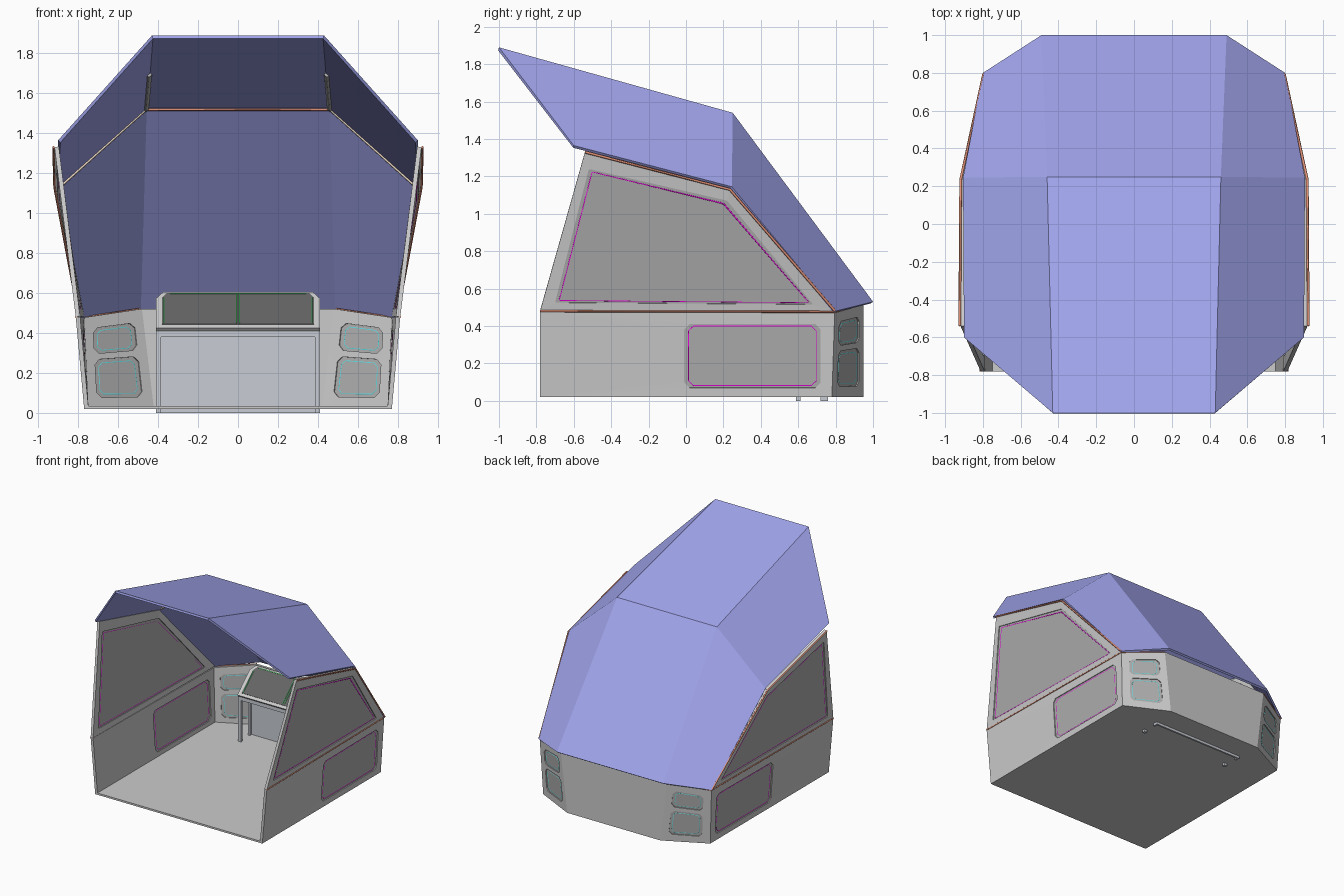
import bpy, bmesh
from mathutils import Vector as V

if "Cube" in bpy.data.objects:
    bpy.data.objects.remove(bpy.data.objects["Cube"])


def mat(name, rgb):
    m = bpy.data.materials.new(name)
    m.diffuse_color = (*rgb, 1)
    m.use_nodes = True
    m.node_tree.nodes["Principled BSDF"].inputs["Base Color"].default_value = m.diffuse_color
    return m


BLUE = mat("canopy_blue", (0.36, 0.38, 0.85))
GLASS = mat("dark_grey", (0.42, 0.42, 0.42))
BLACK = mat("screen_black", (0.13, 0.13, 0.13))
STEEL = mat("steel", (0.58, 0.61, 0.66))
ORANGE = mat("orange", (0.75, 0.28, 0.18))
TAN = mat("tan", (0.85, 0.7, 0.55))
PINK = mat("magenta", (0.8, 0.0, 0.7))
CYAN = mat("cyan", (0.1, 0.75, 0.8))
GREEN = mat("green", (0.1, 0.85, 0.2))


def slab(name, faces, out, thick, material=None, mirror=False):
    """Sheet of faces facing 'out', thickened inwards."""
    bm = bmesh.new()
    for f in faces:
        bm.faces.new([bm.verts.new(p) for p in f])
    bmesh.ops.remove_doubles(bm, verts=bm.verts, dist=0.0005)
    bmesh.ops.recalc_face_normals(bm, faces=bm.faces)
    bm.normal_update()
    bm.faces.ensure_lookup_table()
    if bm.faces[0].normal.dot(V(out)) < 0:
        bmesh.ops.reverse_faces(bm, faces=bm.faces)
    me = bpy.data.meshes.new(name)
    bm.to_mesh(me)
    bm.free()
    ob = bpy.data.objects.new(name, me)
    bpy.context.collection.objects.link(ob)
    if material:
        me.materials.append(material)
    mod = ob.modifiers.new("thickness", "SOLIDIFY")
    mod.thickness, mod.offset, mod.use_even_offset = thick, -1, True
    if mirror:
        ob.modifiers.new("mirror", "MIRROR").use_mirror_merge = False
    return ob


def line(name, pts, material, r=0.005, closed=False, mirror=True):
    """Thin square-section trim along a path."""
    cu = bpy.data.curves.new(name, "CURVE")
    cu.dimensions, cu.bevel_depth, cu.bevel_resolution = "3D", r, 0
    cu.use_fill_caps = True
    for s in ((1, -1) if mirror else (1,)):
        sp = cu.splines.new("POLY")
        sp.points.add(len(pts) - 1)
        sp.use_cyclic_u = closed
        for q, p in zip(sp.points, pts):
            q.co = (s * p[0], p[1], p[2], 1)
    cu.materials.append(material)
    bpy.context.collection.objects.link(bpy.data.objects.new(name, cu))


def box(name, lo, hi, material=None, mirror=False):
    (x0, y0, z0), (x1, y1, z1) = lo, hi
    top = [(x0, y0, z1), (x1, y0, z1), (x1, y1, z1), (x0, y1, z1)]
    return slab(name, [top], (0, 0, 1), z1 - z0, material, mirror)


def chamfer(pts, c):
    res = []
    for i, p in enumerate(pts):
        for q in (pts[i - 1], pts[(i + 1) % len(pts)]):
            res.append(p + (q - p).normalized() * c)
    return res


def window_panel(name, outer, corners, c, out, trim):
    """Wall panel with a chamfered opening, a recessed pane and a trim line."""
    out, n = V(out).normalized(), len(outer)
    hole = chamfer(corners, c)
    faces = []
    for i in range(n):
        faces.append([outer[i], hole[2 * i], hole[2 * i + 1]])
        faces.append([outer[i], outer[(i + 1) % n], hole[(2 * i + 2) % (2 * n)], hole[2 * i + 1]])
    slab(name, faces, out, 0.022, None, True)
    slab(name + "_pane", [[p - out * 0.007 for p in hole]], out, 0.008, GLASS, True)
    mid = sum(corners, V()) / n
    loop = [p + (mid - p).normalized() * 0.025 - out * 0.011 for p in hole]
    line(name + "_trim", loop, trim, 0.006, True)


# Side walls, leaning outwards
def wall(y, z):
    base = 0.802 - 0.013 * y
    if z <= 0.48:
        x = 0.77 + (base - 0.77) * (z - 0.02) / 0.46
    else:
        x = base + (z - 0.48) * (0.162 + 0.061 * y)
    return V((x, y, z))


def on_wall(pts):
    return [wall(*p) for p in pts]


window_panel("side_upper_wall", on_wall([(-.78, .48), (.795, .48), (.235, 1.13), (-.54, 1.33)]),
             on_wall([(-.70, .525), (.68, .515), (.22, 1.07), (-.52, 1.24)]), 0.006, (1, 0, -.1), PINK)
window_panel("side_lower_wall", on_wall([(-.78, .02), (.78, .02), (.795, .475), (-.78, .48)]),
             on_wall([(-.01, .07), (.72, .07), (.72, .41), (-.01, .41)]), 0.028, (1, 0, -.1), PINK)

# Nose walls: two light openings in each angled panel, plain middle panel
N = [V(p) for p in ((.77, .78, .02), (.43, .95, .02), (.49, .95, .52), (.79, .795, .475))]


def nose(u, v):
    return N[0].lerp(N[1], u).lerp(N[3].lerp(N[2], u), v)


for name, v0, v1, a, b in (("nose_lower_light", 0, .56, .12, .53), ("nose_upper_light", .56, 1, .595, .87)):
    window_panel(name, [nose(0, v0), nose(1, v0), nose(1, v1), nose(0, v1)],
                 [nose(.17, a), nose(.85, a), nose(.85, b), nose(.17, b)], 0.025, (.45, .9, 0), CYAN)
flip = V((-1, 1, 1))
slab("nose_middle_wall", [[N[1], N[1] * flip, N[2] * flip, N[2]]], (0, 1, 0), 0.02)

# Floor
half = [V((.77, -.78, .035)), V((.77, .78, .035)), V((.43, .95, .035))]
slab("floor", [half + [p * flip for p in reversed(half)]], (0, 0, 1), 0.015)

# Faceted canopy: roof and windscreen
A, B = V((.43, -1, 1.89)), V((.90, -.6, 1.365))
C, D = V((.46, .25, 1.54)), V((.905, .245, 1.145))
E, F = V((.49, 1, .53)), V((.80, .80, .48))
for name, (p, q, r, s) in (("roof", (A, B, C, D)), ("windscreen", (C, D, E, F))):
    side = [p, q, s, r]
    slab(name, [[p, r, r * flip, p * flip], side, [v * flip for v in side]], (0, .3, 1), 0.016, BLUE)

# Seams and rails
down = V((0, -.01, -.022))
line("roof_cross_seam", [C + down, C * flip + down], ORANGE, 0.006, mirror=False)
line("roof_side_seam", [C + down, D + V((-.03, -.01, 0))], TAN, 0.006)
line("roof_rail", [C + down, C.lerp(A, .5) + down], GLASS, 0.014)
out = V((.004, 0, 0))
line("wall_top_seam", [wall(-.54, 1.33) + out, wall(.235, 1.13) + out, wall(.795, .482) + out], ORANGE, 0.007)
line("wall_belt_seam", [wall(-.78, .48), wall(.795, .476)], ORANGE, 0.006)
line("nose_top_seam", [N[3], N[2]], ORANGE, 0.005)

# Console: legs, folded back plate, apron, sloping screen
box("console_front_leg", (.385, .588, 0), (.41, .612, .42), STEEL, True)
box("console_back_plate", (-.41, .745, 0), (.41, .76, .42), STEEL)
box("console_plate_flange", (.395, .72, 0), (.41, .745, .42), STEEL, True)
box("console_apron", (-.41, .588, .38), (.41, .612, .42), STEEL)
box("console_side_rail", (.385, .612, .38), (.41, .72, .42), STEEL, True)


def desk(x, t, lift=0):
    return V((x, .575 + .2 * t - .67 * lift, .425 + .18 * t + .74 * lift))


def desk_shape(w, t0, t1, c, lift=0):
    right = [desk(w, t0, lift), desk(w, t1 - c / .2, lift), desk(w - c, t1, lift)]
    return [right + [p * flip for p in reversed(right)]]


slab("console_top", desk_shape(.41, 0, 1, .035), (0, -.6, .7), 0.035)
slab("console_screen", desk_shape(.38, .09, .96, .025, .004), (0, -.6, .7), 0.006, BLACK)
for i, x in enumerate((-.008, .008, .37)):
    line("screen_line_%d" % i, [desk(x, .12, .004), desk(x, .82 if x > .1 else .94, .004)],
         GREEN, 0.003, mirror=x > .1)
line("screen_top_line", [desk(-.34, .94, .004), desk(.34, .94, .004)], GREEN, 0.003, mirror=False)
